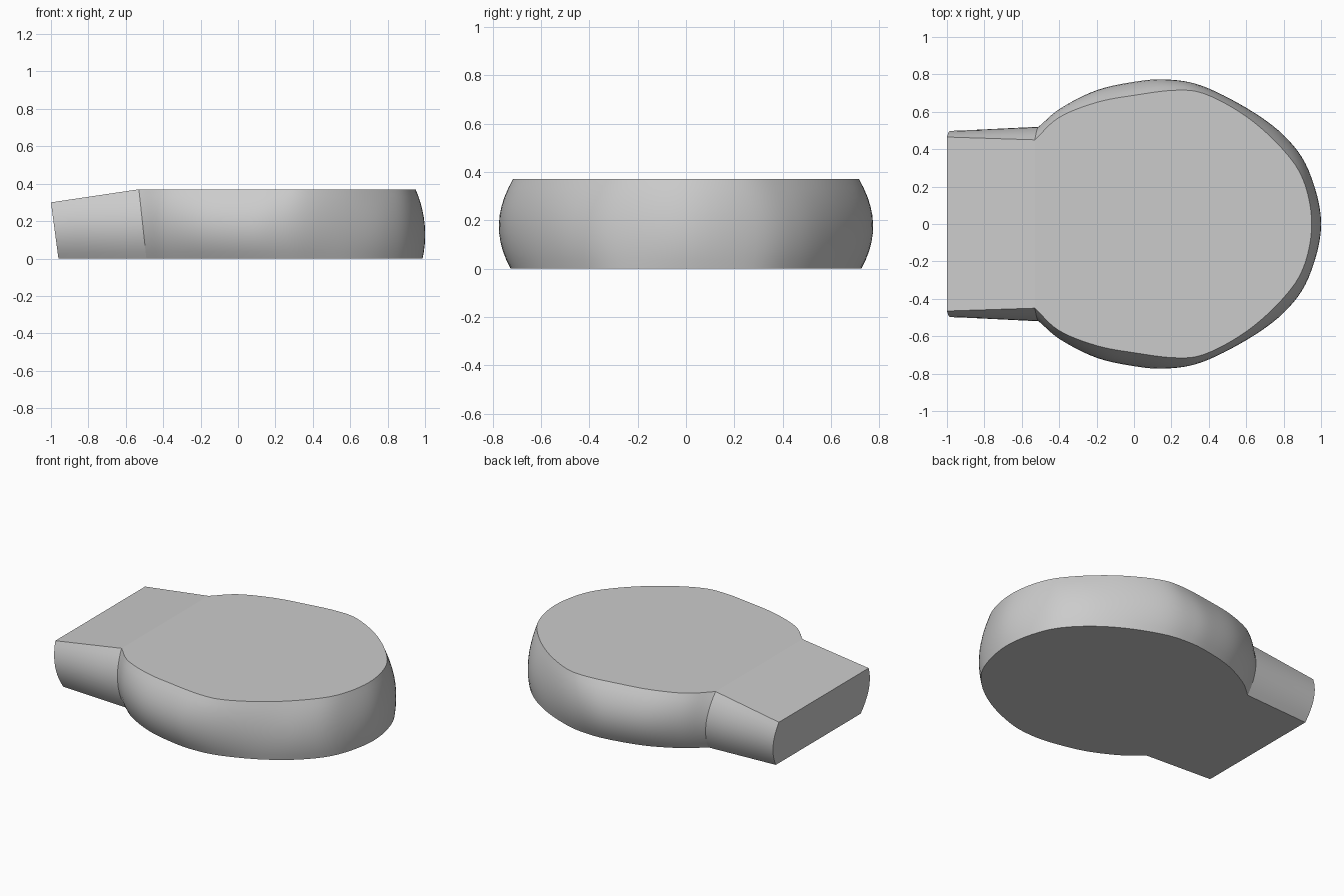
import bpy, bmesh
from mathutils import Vector

if "Cube" in bpy.data.objects:
    bpy.data.objects.remove(bpy.data.objects["Cube"])

HEIGHT, NECK_Z = 0.37, 0.30
LEVELS, STEPS, NECK_STEPS = 10, 6, 4

# Half outlines at the bottom, middle and top: neck end, then neck corner round to the tip
BOTTOM = [(-.96, .44), (-.49, .468), (-.37, .565), (-.18, .66), (.02, .71), (.18, .725),
          (.36, .70), (.6, .60), (.8, .455), (.93, .275), (.987, 0)]
MIDDLE = [(-.98, .497), (-.51, .52), (-.39, .62), (-.2, .715), (0, .76), (.17, .773),
          (.36, .74), (.6, .62), (.8, .47), (.93, .285), (.998, 0)]
TOP = [(-1, .465), (-.53, .45), (-.4, .57), (-.2, .65), (0, .688), (.22, .715),
       (.38, .695), (.6, .575), (.79, .405), (.905, .235), (.95, 0)]


def smooth_half(points):
    """Straight neck followed by a smooth curve to the tip."""
    pts = [Vector(p) for p in points]
    out = [pts[0].lerp(pts[1], i / NECK_STEPS) for i in range(NECK_STEPS)]
    body = pts[1:]
    mirror = Vector((body[-2].x, -body[-2].y))
    ctrl = [2 * body[0] - body[1]] + body + [mirror]
    for a, b, c, d in zip(ctrl, ctrl[1:], ctrl[2:], ctrl[3:]):
        for s in range(STEPS):
            t = s / STEPS
            out.append(0.5 * (2 * b + (c - a) * t + (2 * a - 5 * b + 4 * c - d) * t ** 2
                              + (3 * b - a - 3 * c + d) * t ** 3))
    return out + [body[-1]]


low, mid, high = (smooth_half(p) for p in (BOTTOM, MIDDLE, TOP))
count = len(low)
bm = bmesh.new()
rings = []
for k in range(LEVELS + 1):
    t = k / LEVELS
    wl, wm, wh = (2 * t - 1) * (t - 1), 4 * t * (1 - t), t * (2 * t - 1)
    left, right = [], []
    for i in range(count):
        p = low[i] * wl + mid[i] * wm + high[i] * wh
        # The neck top slopes down towards its end
        z = t * (NECK_Z + (HEIGHT - NECK_Z) * min(1, i / NECK_STEPS))
        left.append(bm.verts.new((p.x, p.y, z)))
        right.append(left[-1] if i == count - 1 else bm.verts.new((p.x, -p.y, z)))
    rings.append((left, right))

# Bulging side walls and the flat neck end
for (l0, r0), (l1, r1) in zip(rings, rings[1:]):
    for i in range(count - 1):
        bm.faces.new((l0[i], l1[i], l1[i + 1], l0[i + 1]))
        bm.faces.new((r0[i], r0[i + 1], r1[i + 1], r1[i]))
    bm.faces.new((l0[0], r0[0], r1[0], l1[0]))

# Bottom and top caps in strips across the body
for left, right in (rings[0], rings[-1]):
    for i in range(count - 1):
        corners = [left[i], right[i], right[i + 1], left[i + 1]]
        bm.faces.new(corners[:3] if i == count - 2 else corners)
bmesh.ops.recalc_face_normals(bm, faces=bm.faces)

mesh = bpy.data.meshes.new("rounded_body")
bm.to_mesh(mesh)
bm.free()
body = bpy.data.objects.new("rounded_body", mesh)
bpy.context.collection.objects.link(body)

# Plain grey surface
grey = bpy.data.materials.new("plain_grey")
grey.use_nodes = True
colour = (0.6, 0.6, 0.6, 1)
grey.diffuse_color = colour
grey.node_tree.nodes["Principled BSDF"].inputs["Base Color"].default_value = colour
mesh.materials.append(grey)

# Smooth walls, flat caps and neck end
bpy.context.view_layer.objects.active = body
body.select_set(True)
bpy.ops.object.shade_smooth_by_angle(angle=0.5)
for face in mesh.polygons:
    if abs(face.normal.z) > 0.9 or face.normal.x < -0.95:
        face.use_smooth = False
